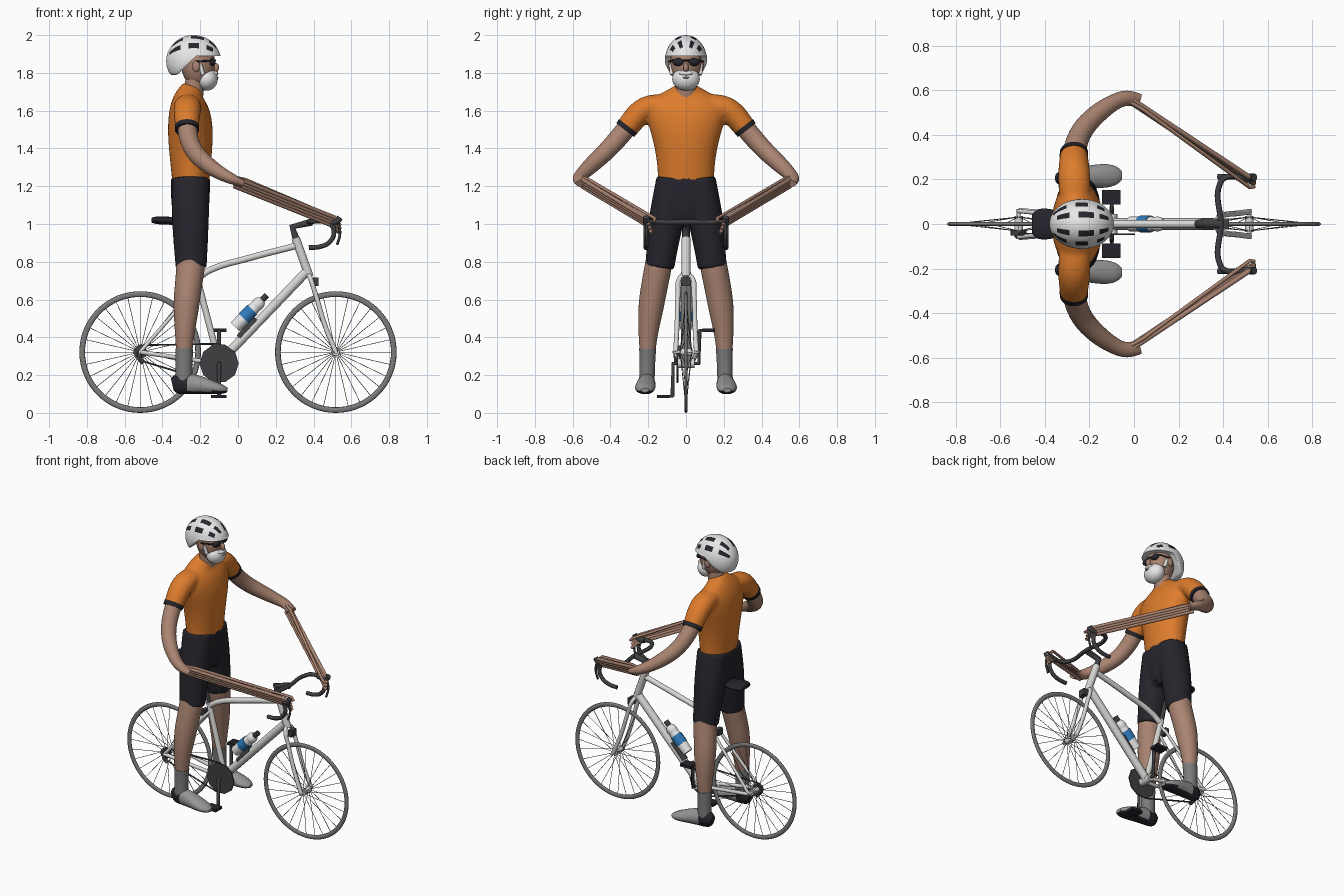
import bpy, bmesh, math
from mathutils import Vector, Matrix

if "Cube" in bpy.data.objects:
    bpy.data.objects.remove(bpy.data.objects["Cube"])


def material(name, r, g, b):
    m = bpy.data.materials.new(name)
    m.use_nodes = True
    m.diffuse_color = (r, g, b, 1)
    m.node_tree.nodes["Principled BSDF"].inputs["Base Color"].default_value = (r, g, b, 1)
    return m


WHITE = material("white", .8, .8, .8)
FRAME = material("frame light grey", .68, .68, .67)
GREY = material("tyre grey", .2, .2, .2)
SHOE = material("shoe grey", .3, .3, .3)
METAL = material("dark metal", .05, .05, .055)
BLACK = material("black cloth", .018, .018, .025)
SKIN = material("skin", .4, .23, .165)
ORANGE = material("orange", .72, .2, .025)
BLUE = material("blue", .03, .2, .5)


def add(name, data, *mats):
    ob = bpy.data.objects.new(name, data)
    bpy.context.collection.objects.link(ob)
    for m in mats:
        data.materials.append(m)
    return ob


def from_bmesh(name, bm, *mats):
    bmesh.ops.recalc_face_normals(bm, faces=bm.faces)
    for f in bm.faces:
        f.smooth = True
    me = bpy.data.meshes.new(name)
    bm.to_mesh(me)
    bm.free()
    return add(name, me, *mats)


def tubes(name, paths, r, mat, smooth=False, cyclic=False):
    """Round tubes along straight or smoothed paths."""
    cu = bpy.data.curves.new(name, "CURVE")
    cu.dimensions = "3D"
    cu.bevel_depth, cu.bevel_resolution, cu.use_fill_caps = r, 3, True
    cu.resolution_u = 6
    for path in paths:
        sp = cu.splines.new("BEZIER")
        sp.bezier_points.add(len(path) - 1)
        for p, co in zip(sp.bezier_points, path):
            p.co = co
            p.handle_left_type = p.handle_right_type = "AUTO" if smooth else "VECTOR"
        sp.use_cyclic_u = cyclic
    return add(name, cu, mat)


def loft(name, parts, *mats, ref=(1, 0, 0), blend=False):
    """Skin elliptical rings (x, y, z, radius along ref, radius across)."""
    bm = bmesh.new()
    crease = bm.edges.layers.float.new("crease_edge")
    n = 16
    for rings in parts:
        pts = [Vector(r[:3]) for r in rings]
        loops = []
        for i, r in enumerate(rings):
            t = (pts[min(i + 1, len(pts) - 1)] - pts[max(i - 1, 0)]).normalized()
            u = Vector(ref)
            u = (u - t * u.dot(t)).normalized()
            v = t.cross(u)
            angles = [2 * math.pi * k / n for k in range(n)]
            loops.append([bm.verts.new(pts[i] + u * r[3] * math.cos(a) + v * r[4] * math.sin(a))
                          for a in angles])
        for a, b in zip(loops, loops[1:]):
            for k in range(n):
                bm.faces.new((a[k], a[(k + 1) % n], b[(k + 1) % n], b[k]))
        for cap in (loops[0], loops[-1]):
            for e in bm.faces.new(cap).edges:
                e[crease] = 1
                e.smooth = False
    ob = from_bmesh(name, bm, *mats)
    ob.modifiers.new("round", "SUBSURF").levels = 2
    ob.modifiers["round"].render_levels = 2
    if blend:
        rm = ob.modifiers.new("blend", "REMESH")
        rm.mode, rm.voxel_size, rm.use_smooth_shade = "VOXEL", .01, True
        sm = ob.modifiers.new("soften", "SMOOTH")
        sm.factor, sm.iterations = .5, 5
    return ob


def ball(name, c, r, *mats, turn=Matrix()):
    bm = bmesh.new()
    bmesh.ops.create_uvsphere(bm, u_segments=48, v_segments=32, radius=1)
    bm.transform(Matrix.Translation(c) @ Matrix.Diagonal((*r, 1)) @ turn)
    return from_bmesh(name, bm, *mats)


def box(name, c, size, mat):
    bm = bmesh.new()
    bmesh.ops.create_cube(bm, size=1)
    bm.transform(Matrix.Translation(c) @ Matrix.Diagonal((*size, 1)))
    ob = from_bmesh(name, bm, mat)
    ob.data.shade_flat()
    return ob


def flip(path):
    return [(p[0], -p[1], *p[2:]) for p in path]


def both(path):
    return [path, flip(path)]


# Wheels
for name, x in (("rear", -.518), ("front", .518)):
    z = .322
    bpy.ops.mesh.primitive_torus_add(major_segments=64, minor_segments=10, major_radius=.307,
                                     minor_radius=.015, location=(x, 0, z),
                                     rotation=(math.pi / 2, 0, 0))
    tyre = bpy.context.object
    tyre.name = name + "_tyre"
    tyre.scale.z = .6
    tyre.data.shade_smooth()
    tyre.data.materials.append(GREY)
    spokes = []
    for k in range(28):
        a = 2 * math.pi * k / 28
        c, s = math.cos(a), math.sin(a)
        spokes.append([(x + .015 * c, .03 * (-1) ** k, z + .015 * s), (x + .3 * c, 0, z + .3 * s)])
    tubes(name + "_spokes", spokes, .0016, GREY)
    tubes(name + "_hub", [[(x, -.035, z), (x, .035, z)]], .02, FRAME)
    tubes(name + "_axle", [[(x, -.068, z), (x, .068, z)]], .009, FRAME)

# Frame
tubes("top_tube", [[(-.21, 0, .715), (-.15, 0, .755), (.06, 0, .82), (.31, 0, .885)]], .018, FRAME, True)
tubes("down_tube", [[(.36, 0, .745), (-.1, 0, .265)]], .026, FRAME)
tubes("seat_tube", [[(-.1, 0, .265), (-.222, 0, .735)]], .018, FRAME)
tubes("head_tube", [[(.305, 0, .925), (.378, 0, .72)]], .024, FRAME)
tubes("bottom_bracket", [[(-.1, -.045, .262), (-.1, .045, .262)]], .026, FRAME)
tubes("fork", both([(.372, 0, .735), (.382, .032, .715), (.41, .042, .63), (.465, .048, .45),
                    (.518, .055, .322)]), .013, FRAME, True)
tubes("seat_stays", both([(-.205, .01, .68), (-.24, .03, .64), (-.518, .058, .322)]), .01, FRAME)
tubes("chain_stays", both([(-.1, .025, .262), (-.2, .035, .275), (-.518, .06, .322)]), .012, FRAME)
box("front_brake", (.412, 0, .695), (.03, .05, .045), METAL)
box("rear_brake", (-.25, 0, .66), (.03, .05, .04), METAL)

# Saddle
tubes("seat_post", [[(-.215, 0, .71), (-.288, 0, 1)]], .014, METAL)
loft("saddle", [[(-.458, 0, 1.02, .012, .045), (-.435, 0, 1.02, .022, .073), (-.37, 0, 1.018, .022, .072),
                 (-.29, 0, 1.012, .02, .04), (-.2, 0, 1.01, .016, .022),
                 (-.17, 0, 1.008, .008, .012)]], BLACK, ref=(0, 0, 1))

# Handlebar
tubes("stem", [[(.308, 0, .92), (.288, 0, .985), (.39, 0, 1.01)]], .02, METAL)
half = [(.39, .19, 1.012), (.42, .212, 1.015), (.485, .212, 1.003), (.508, .212, .96),
        (.485, .212, .905), (.435, .212, .88), (.375, .212, .875)]
tubes("handlebar", [flip(half)[::-1] + [(.39, 0, 1.01)] + half], .013, METAL, True)
tubes("brake_hoods", both([(.46, .212, 1.012), (.525, .21, 1.015), (.54, .21, 1.035)]), .017, METAL, True)
tubes("brake_levers", both([(.53, .21, 1.01), (.54, .208, .95), (.525, .206, .89)]), .007, METAL, True)

# Drivetrain
tubes("chainring", [[(-.1, -.05, .262), (-.1, -.042, .262)]], .104, METAL)
tubes("sprockets", [[(-.518, -.052, .322), (-.518, -.03, .322)]], .036, METAL)
tubes("chain", [[(-.1, -.046, .366), (-.518, -.046, .358), (-.55, -.046, .32), (-.5, -.046, .272),
                 (-.13, -.046, .162)]], .005, METAL)
tubes("derailleur", [[(-.518, -.055, .322), (-.525, -.052, .29), (-.5, -.05, .265)]], .013, METAL)
for name, s in (("near", -1), ("far", 1)):
    z = .262 + s * .175
    tubes(name + "_crank", [[(-.1, s * .03, .262), (-.1, s * .068, .262), (-.1, s * .072, z)]], .011, METAL)
    tubes(name + "_pedal_axle", [[(-.1, s * .065, z), (-.1, s * .15, z)]], .007, METAL)
    box(name + "_pedal", (-.102, s * .12, z), (.082, .066, .018), BLACK)

# Water bottle


def along(d):
    return (-.015 + .7 * d, 0, .455 + .7 * d)


loft("bottle", [[(*along(d), r, r) for d, r in
                 ((0, .034), (.06, .036), (.13, .036), (.155, .03), (.165, .035), (.19, .033), (.205, .02))]], WHITE)
tubes("bottle_label", [[along(.065), along(.13)]], .0385, BLUE)
tubes("bottle_cap", [[along(.2), along(.24)]], .017, METAL)
tubes("bottle_cage", [[(.01, 0, .395), (.1, 0, .495)]], .024, METAL)

# Jersey with sleeves
torso = [(-.25, 0, 1.215, .1, .151), (-.25, 0, 1.3, .108, .154), (-.251, 0, 1.4, .118, .168),
         (-.252, 0, 1.5, .123, .195), (-.256, 0, 1.58, .115, .22), (-.262, 0, 1.64, .098, .21),
         (-.258, 0, 1.685, .075, .15), (-.245, 0, 1.715, .06, .08), (-.24, 0, 1.73, .055, .062)]
sleeve = [(-.265, .1, 1.63, .07, .06), (-.268, .2, 1.625, .075, .066), (-.27, .255, 1.582, .072, .07),
          (-.27, .32, 1.5, .062, .059)]
loft("jersey", [torso] + both(sleeve), ORANGE, blend=True)

# Cycling shorts
thigh = [(-.248, .14, .768, .084, .079), (-.25, .125, .88, .092, .084), (-.252, .108, 1, .099, .095),
         (-.252, .092, 1.1, .103, .094), (-.252, .078, 1.245, .1, .08)]
hips = [(-.252, 0, .985, .07, .09), (-.252, 0, 1.06, .1, .15), (-.252, 0, 1.15, .106, .168),
        (-.252, 0, 1.245, .106, .157)]
loft("shorts", [hips] + both(thigh), BLACK, blend=True)

# Limbs, one set per side
calf = [(-.285, .204, .3, .042, .04), (-.283, .202, .4, .05, .05), (-.278, .193, .5, .063, .063),
        (-.272, .181, .59, .072, .071), (-.262, .166, .68, .073, .072), (-.25, .147, .77, .078, .074),
        (-.25, .14, .83, .075, .07)]
sock = [(-.286, .207, .17, .046, .042), (-.286, .205, .26, .045, .042), (-.284, .203, .34, .048, .046)]
shoe = [(-.347, .205, .15, .035, .022), (-.325, .206, .155, .057, .04), (-.27, .207, .155, .058, .047),
        (-.2, .212, .148, .05, .052), (-.13, .217, .133, .036, .057), (-.08, .218, .124, .026, .046),
        (-.056, .218, .12, .012, .022)]
arm = [(-.27, .28, 1.55, .052, .052), (-.268, .34, 1.475, .054, .054), (-.24, .42, 1.385, .05, .05),
       (-.17, .495, 1.318, .046, .046), (-.09, .55, 1.265, .036, .038), (-.03, .572, 1.238, .03, .036),
       (.02, .553, 1.215, .02, .034)]
cuff = [(-.27, .306, 1.518, .066, .063), (-.27, .322, 1.497, .065, .061)]
fingers = [[(-.02, .568 - .006 * k, 1.247 - .016 * k), (.51, .217 - .007 * k, 1.035 - .016 * k),
            (.54, .2 - .006 * k, 1.012 - .02 * k)] for k in range(4)]
thumb = [(-.03, .555, 1.25), (.04, .515, 1.235), (.52, .165, 1.03), (.54, .168, 1.01)]
for name, s in (("near", -1), ("far", 1)):
    def side(path):
        return flip(path) if s < 0 else path

    loft(name + "_lower_leg", [side(calf)], SKIN)
    loft(name + "_sock", [side(sock)], GREY)
    foot = loft(name + "_shoe", [side(shoe)], SHOE, BLACK, ref=(0, 0, 1))
    for p in foot.data.polygons:
        p.material_index = int(p.center.x < -.26 or p.center.z < .112)
    loft(name + "_arm", [side(arm)], SKIN, ref=(0, 0, 1))
    loft(name + "_sleeve_band", [side(cuff)], BLACK)
    tubes(name + "_long_fingers", [side(f) for f in fingers], .011, SKIN)
    tubes(name + "_thumb", [side(thumb)], .009, SKIN)

# Head
loft("neck", [[(-.24, 0, 1.66, .055, .06), (-.23, 0, 1.73, .052, .055), (-.22, 0, 1.82, .055, .06)]], SKIN)
ball("head", (-.212, 0, 1.85), (.09, .083, .125), SKIN)
ball("beard", (-.165, 0, 1.768), (.058, .073, .062), WHITE)
ball("moustache", (-.122, 0, 1.797), (.018, .036, .013), WHITE)
ball("lips", (-.112, 0, 1.775), (.01, .018, .005), SKIN)
ball("nose", (-.118, 0, 1.828), (.018, .014, .025), SKIN)
tubes("sideburns", both([(-.2, .079, 1.845), (-.185, .075, 1.79)]), .011, WHITE)
for name, s in (("near", -1), ("far", 1)):
    ball(name + "_ear", (-.222, s * .086, 1.835), (.02, .01, .03), SKIN)
    ball(name + "_lens", (-.136, s * .038, 1.857), (.018, .034, .021), BLACK)
tubes("glasses_frame", [[(-.22, -.09, 1.86), (-.145, -.074, 1.865), (-.12, 0, 1.866),
                         (-.145, .074, 1.865), (-.22, .09, 1.86)]], .005, BLACK)

# Helmet, with dark vents chosen by angle and length
helmet = ball("helmet", (-.235, 0, 1.862), (.145, .112, .138), WHITE, BLACK,
              turn=Matrix.Rotation(math.pi / 2, 4, "Y"))
for p in helmet.data.polygons:
    c = p.center
    angle = math.degrees(math.atan2(abs(c.y) / .112, (c.z - 1.862) / .138))
    band = 15 < angle < 30 or 45 < angle < 60
    shift = .02 if angle > 40 else 0
    vent = any(a < c.x + shift < b for a, b in ((-.345, -.285), (-.25, -.18), (-.15, -.112)))
    p.material_index = int(band and vent)
for v in helmet.data.vertices:
    rim = 1.79 + .1 * min(1, max(0, (v.co.x + .32) / .1))
    v.co.z = max(v.co.z, rim)
